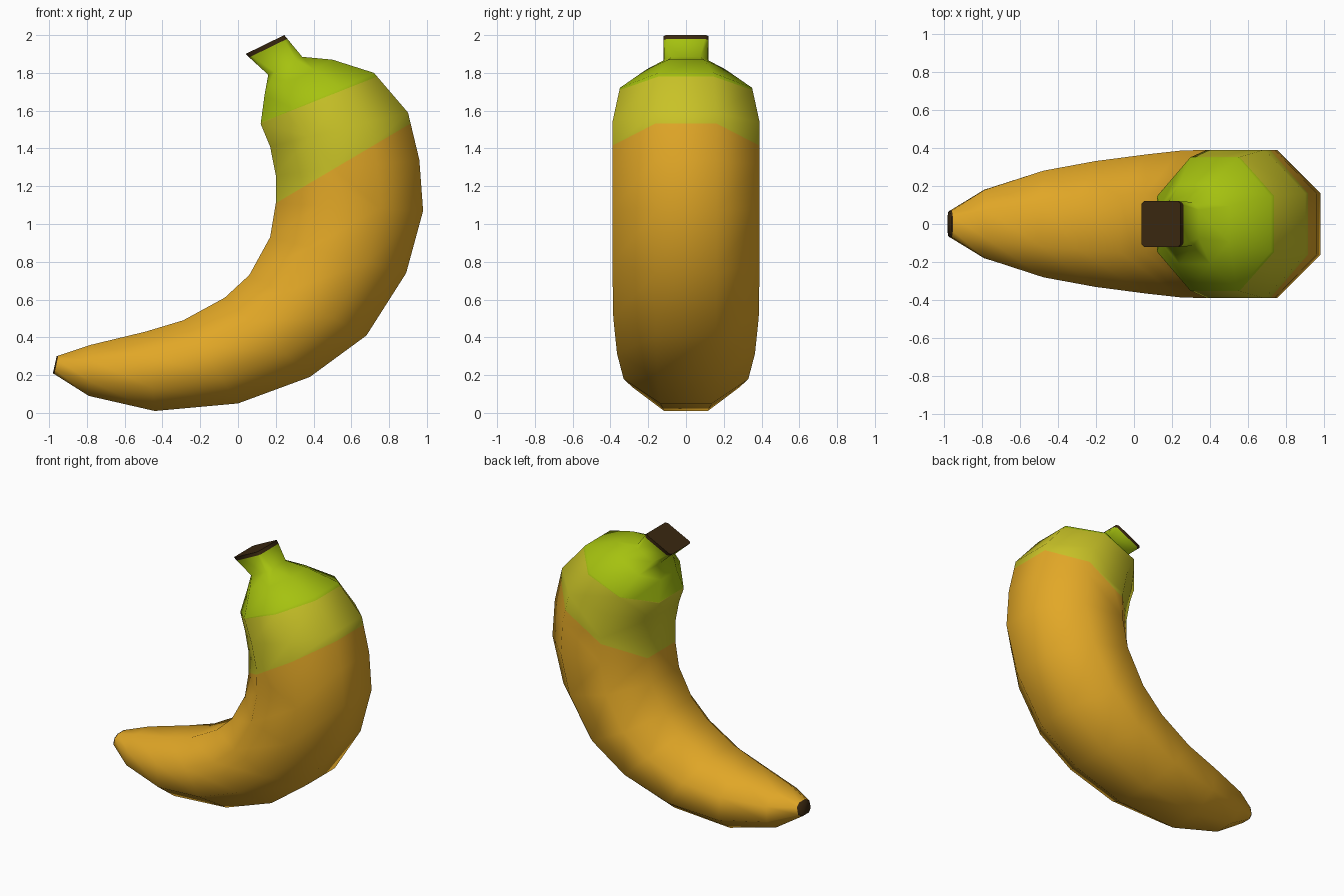
import bpy, bmesh
from mathutils import Vector

if "Cube" in bpy.data.objects:
    bpy.data.objects.remove(bpy.data.objects["Cube"])

# Rings along the fruit: outer x, z, inner x, z, half width in y, flat share (0.414 = regular octagon)
RINGS = [
    (-0.98, 0.21, -0.96, 0.30, 0.065, 0.55),
    (-0.79, 0.09, -0.78, 0.36, 0.18, 0.414),
    (-0.44, 0.01, -0.49, 0.43, 0.28, 0.414),
    (0.00, 0.05, -0.29, 0.49, 0.33, 0.414),
    (0.38, 0.19, -0.07, 0.61, 0.365, 0.414),
    (0.68, 0.41, 0.06, 0.73, 0.385, 0.414),
    (0.89, 0.74, 0.17, 0.93, 0.39, 0.414),
    (0.98, 1.07, 0.20, 1.11, 0.39, 0.414),
    (0.96, 1.34, 0.20, 1.26, 0.39, 0.414),
    (0.90, 1.59, 0.17, 1.41, 0.39, 0.414),
    (0.72, 1.80, 0.12, 1.53, 0.35, 0.414),
    (0.50, 1.87, 0.14, 1.68, 0.21, 0.45),
    (0.34, 1.885, 0.16, 1.79, 0.115, 0.65),
    (0.245, 2.0, 0.04, 1.90, 0.12, 0.88),
]


def material(name, rgb):
    m = bpy.data.materials.new(name)
    m.diffuse_color = (*rgb, 1)
    m.use_nodes = True
    m.node_tree.nodes["Principled BSDF"].inputs["Base Color"].default_value = m.diffuse_color
    return m


mats = [
    material("ripe_orange", (0.76, 0.39, 0.02)),
    material("yellow_green", (0.58, 0.54, 0.02)),
    material("fresh_green", (0.38, 0.54, 0.005)),
    material("dark_brown", (0.042, 0.021, 0.005)),
]

# Skin: loft of eight-sided rings with end caps
bm = bmesh.new()
loops = []
for ox, oz, ix, iz, w, k in RINGS:
    c = Vector(((ox + ix) / 2, 0, (oz + iz) / 2))
    u = Vector(((ox - ix) / 2, 0, (oz - iz) / 2))
    shape = [(1, -k), (1, k), (k, 1), (-k, 1), (-1, k), (-1, -k), (-k, -1), (k, -1)]
    loops.append([bm.verts.new(c + u * a + Vector((0, w * b, 0))) for a, b in shape])
for r0, r1 in zip(loops, loops[1:]):
    for i in range(8):
        j = (i + 1) % 8
        bm.faces.new((r0[i], r0[j], r1[j], r1[i]))
bm.faces.new(loops[0])
bm.faces.new(loops[-1])
bmesh.ops.recalc_face_normals(bm, faces=bm.faces)

# Colour bands: cut along slanted planes (x, z to x, z), colour what lies to the left of each line
CUTS = [
    ((0.20, 1.11), (0.91, 1.53), 1),
    ((0.13, 1.54), (0.735, 1.78), 2),
    ((0.055, 1.88), (0.26, 1.98), 3),
    ((-0.972, 0.205), (-0.952, 0.30), 3),
]
for (x0, z0), (x1, z1), index in CUTS:
    p = Vector((x0, 0, z0))
    n = Vector((z0 - z1, 0, x1 - x0)).normalized()
    bmesh.ops.bisect_plane(bm, geom=bm.verts[:] + bm.edges[:] + bm.faces[:],
                           plane_co=p, plane_no=n, dist=0.002)
    for f in bm.faces:
        centre = f.calc_center_median()
        # the tip cut only concerns the low end
        if (centre - p).dot(n) > 0 and (x0 > 0 or centre.x < -0.9):
            f.material_index = index

mesh = bpy.data.meshes.new("banana")
bm.to_mesh(mesh)
bm.free()
for m in mats:
    mesh.materials.append(m)
banana = bpy.data.objects.new("banana", mesh)
bpy.context.collection.objects.link(banana)

# Smooth skin, crisp stem and tip ends
bpy.context.view_layer.objects.active = banana
banana.select_set(True)
bpy.ops.object.shade_smooth_by_angle(angle=1.05)
